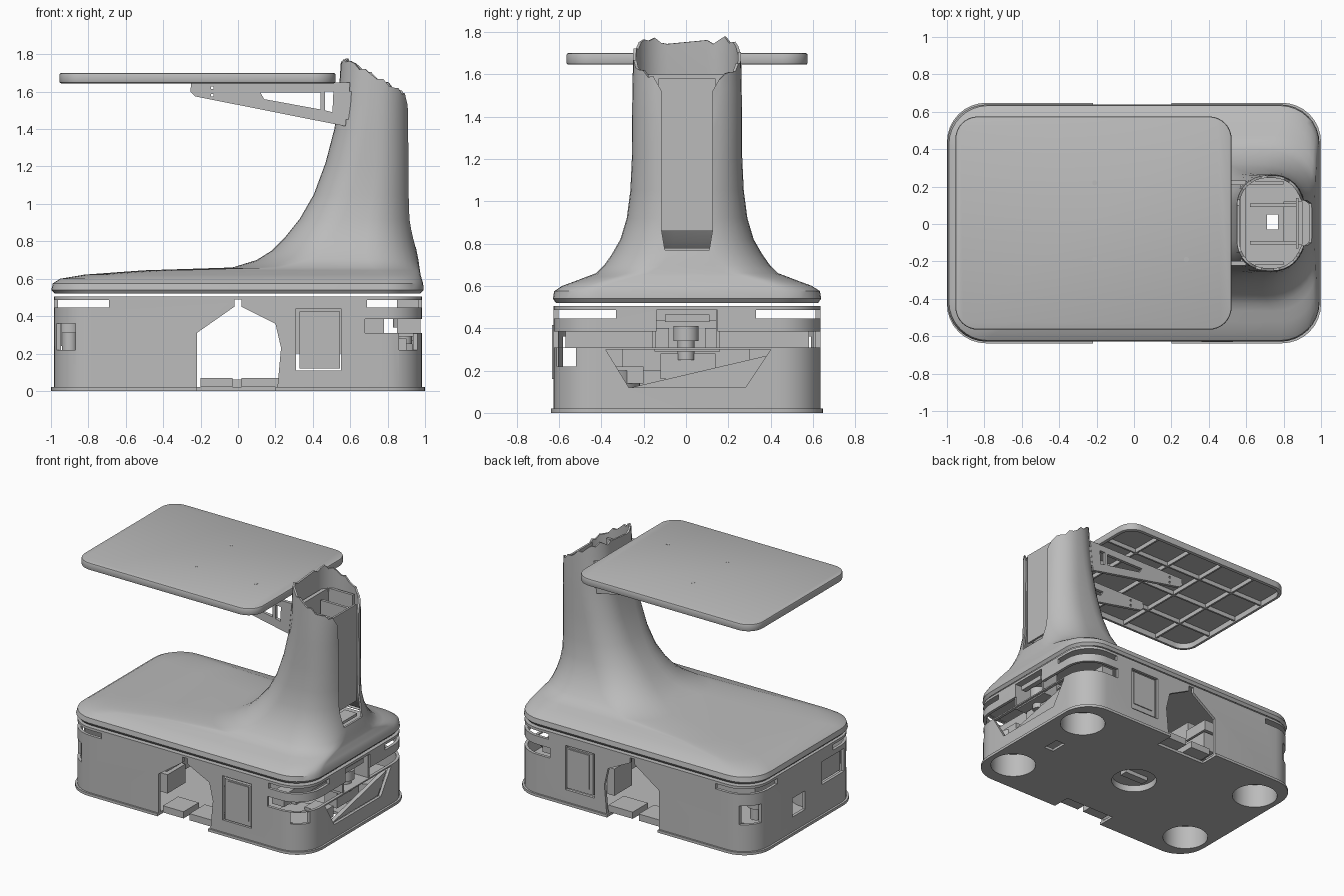
import bpy
import bmesh
import math

cube = bpy.data.objects.get("Cube")
if cube:
    bpy.data.objects.remove(cube, do_unlink=True)

grey = bpy.data.materials.new("plain grey")
grey.use_nodes = True
grey.diffuse_color = (0.5, 0.5, 0.5, 1)
grey.node_tree.nodes["Principled BSDF"].inputs["Base Color"].default_value = (0.5, 0.5, 0.5, 1)
YC = 0.005  # the body sits slightly off centre in y


def finish(name, bm):
    mesh = bpy.data.meshes.new(name)
    bm.to_mesh(mesh)
    bm.free()
    mesh.materials.append(grey)
    obj = bpy.data.objects.new(name, mesh)
    bpy.context.scene.collection.objects.link(obj)
    return obj


def prism(name, pts, axis, a, b):
    """Extrude a 2D outline along an axis from a to b."""
    place = {"x": lambda u, v, t: (t, u, v),
             "y": lambda u, v, t: (u, t, v),
             "z": lambda u, v, t: (u, v, t)}[axis]
    bm = bmesh.new()
    low = [bm.verts.new(place(u, v, a)) for u, v in pts]
    high = [bm.verts.new(place(u, v, b)) for u, v in pts]
    bm.faces.new(low)
    bm.faces.new(high)
    n = len(pts)
    for i in range(n):
        j = (i + 1) % n
        bm.faces.new((low[i], low[j], high[j], high[i]))
    bmesh.ops.recalc_face_normals(bm, faces=bm.faces)
    return finish(name, bm)


def box(name, x, y, z):
    return prism(name, [(x[0], y[0]), (x[1], y[0]), (x[1], y[1]), (x[0], y[1])], "z", *z)


def cylinder(name, x, y, z, r, n=32):
    ring = [(x + r * math.cos(k * math.tau / n), y + r * math.sin(k * math.tau / n)) for k in range(n)]
    return prism(name, ring, "z", *z)


def rounded(x0, x1, hy, r, steps=9):
    """Rounded rectangle outline, counter-clockwise from the +x side."""
    pts = []
    corners = ((x1 - r, hy - r), (x0 + r, hy - r), (x0 + r, r - hy), (x1 - r, r - hy))
    for q, (cx, cy) in enumerate(corners):
        for k in range(steps):
            t = (q + k / (steps - 1)) * math.pi / 2
            pts.append((cx + r * math.cos(t), YC + cy + r * math.sin(t)))
    return pts


def apply(obj, kind, **settings):
    mod = obj.modifiers.new(kind.title(), kind)
    for key, value in settings.items():
        setattr(mod, key, value)
    bpy.context.view_layer.objects.active = obj
    bpy.ops.object.modifier_apply(modifier=mod.name)


def cut(obj, *cutters):
    for c in cutters:
        apply(obj, "BOOLEAN", operation="DIFFERENCE", solver="EXACT", object=c)
        bpy.data.objects.remove(c, do_unlink=True)


def smooth(obj):
    bpy.ops.object.select_all(action="DESELECT")
    obj.select_set(True)
    bpy.context.view_layer.objects.active = obj
    bpy.ops.object.shade_smooth_by_angle(angle=math.radians(35))


# Base wall: hollow rounded shell with its openings
wall = prism("base_wall", rounded(-0.985, 0.985, 0.63, 0.2), "z", 0.015, 0.5)
cut(wall, prism("cutter", rounded(-0.963, 0.963, 0.608, 0.178), "z", -0.1, 0.6))
arch = [(-0.22, -0.1), (0.2, -0.1), (0.23, 0.23), (0.2, 0.36), (0.02, 0.45),
        (0.02, 0.49), (-0.02, 0.49), (-0.02, 0.45), (-0.22, 0.31)]
cut(wall, prism("cutter", arch, "y", -1, 1))
cut(wall, box("cutter", (0.31, 0.55), (-1, 1), (0.11, 0.44)))
for sx in (-1, 1):
    for sy in (-1, 1):
        cut(wall, box("cutter", sorted((sx * 0.69, sx * 1.1)), sorted((sy * 0.33, sy * 0.8)), (0.447, 0.487)))
trapezoid = [(-0.27, 0.12), (0.28, 0.12), (0.4, 0.3), (-0.38, 0.3)]
cut(wall,
    box("cutter", (0.68, 1.1), (-1, 1), (0.31, 0.385)),
    prism("cutter", trapezoid, "x", 0.8, 1.1),
    box("cutter", (0.8, 1.1), (-0.14, 0.15), (0.38, 0.487)),
    box("cutter", (0.8, 1.1), (-0.61, -0.52), (0.22, 0.306)),
    box("cutter", (-1.1, -0.87), (-0.7, -0.5), (0.22, 0.36)),
    box("cutter", (-1.1, -0.87), (0.5, 0.7), (0.22, 0.36)),
    box("cutter", (-1.1, -0.8), (-0.46, -0.2), (0.24, 0.41)),
    box("cutter", (-1.1, -0.8), (0, 0.15), (0.13, 0.27)))
smooth(wall)

# Base floor with wheel wells, centre hole and side notches
floor = prism("base_floor", rounded(-1, 1, 0.643, 0.21), "z", 0, 0.02)
for sy in (-1, 1):
    cut(floor, box("cutter", (-0.22, 0.2), sorted((sy * 0.5, sy * 0.8)), (-0.1, 0.1)))
wells = [(sx * 0.8, sy * 0.385) for sx in (-1, 1) for sy in (-1, 1)] + [(0, 0)]
for x, y in wells:
    cut(floor, cylinder("cutter", x, y, (-0.1, 0.1), 0.16))
    well = cylinder("wheel_well", x, y, (0.018, 0.2 if x else 0.06), 0.168)
    cut(well, cylinder("cutter", x, y, (-0.1, 0.18 if x else 0.05), 0.16))
    smooth(well)
cut(floor, box("cutter", (0.71, 0.79), (-0.05, 0.08), (-0.1, 0.1)))
smooth(floor)
box("centre_hub_bar", (-0.1, 0.1), (-0.03, 0.03), (0.02, 0.05))

# Base deck under the gap, open below the column
deck = prism("base_deck", rounded(-0.985, 0.985, 0.63, 0.2), "z", 0.492, 0.506)
cut(deck, box("cutter", (0.71, 0.77), (-0.03, 0.05), (0.4, 0.6)))
smooth(deck)

# Inner housings and side doors
box("right_inner_housing", (-0.78, -0.25), (-0.3, 0.3), (0.2, 0.44))
box("left_inner_housing", (0.26, 0.69), (-0.3, 0.3), (0.2, 0.44))
for y in ((-0.57, -0.08), (0.09, 0.58)):
    box("end_recess_wall", (0.68, 0.78), y, (0.31, 0.4))
for sy in (-1, 1):
    box("side_door_panel", (0.33, 0.545), sorted((sy * 0.6, sy * 0.625)), (0.12, 0.425))
    box("side_door_step", (0.36, 0.53), sorted((sy * 0.62, sy * 0.632)), (0.16, 0.415))
    # Drive brackets in the side notches
    for x in ((-0.2, -0.03), (0.02, 0.22)):
        box("drive_bracket", x, sorted((sy * 0.42, sy * 0.6)), (0.02, 0.07))
    for x, z in (((-0.32, -0.225), (0.12, 0.26)), ((-0.34, -0.23), (0.28, 0.36)), ((0.235, 0.29), (0.1, 0.3))):
        box("drive_motor_block", x, sorted((sy * 0.3, sy * 0.51)), z)

# End sensors and covers
for x, y, z in ((0.89, 0, 0.25), (-0.9, 0.46, 0.22)):
    smooth(cylinder("sensor_body", x, y, (z, z + 0.09), 0.04))
    smooth(cylinder("sensor_cap", x, y, (z + 0.09, z + 0.16), 0.06))
box("sensor_shelf", (0.8, 0.97), (-0.15, 0.16), (0.29, 0.31))
for y in (-0.15, 0.15):
    box("sensor_frame_side", (0.85, 0.975), (y - 0.008, y + 0.008), (0.31, 0.49))
box("camera_bar", (0.92, 0.96), (-0.1, 0.11), (0.43, 0.465))
box("lower_sensor_box", (0.78, 0.93), (-0.33, -0.2), (0.14, 0.22))
box("connector_box", (0.8, 0.9), (-0.12, 0.14), (0.16, 0.28))
prism("end_wedge_cover", [(-0.26, 0.12), (0.28, 0.12), (0.38, 0.27)], "x", 0.93, 0.96)
box("end_window_backing", (-0.95, -0.94), (-0.46, -0.2), (0.24, 0.41))

# Upper body: lid sweeping up into the column (z, x0, x1, half y, corner radius)
sections = [(0.52, -0.98, 0.975, 0.62, 0.2), (0.54, -0.998, 0.992, 0.634, 0.21),
            (0.575, -0.99, 0.99, 0.628, 0.21), (0.6, -0.95, 0.982, 0.59, 0.2),
            (0.622, -0.82, 0.976, 0.53, 0.2), (0.645, -0.5, 0.973, 0.47, 0.22),
            (0.66, -0.03, 0.97, 0.43, 0.25), (0.7, 0.1, 0.965, 0.39, 0.27),
            (0.75, 0.18, 0.955, 0.355, 0.27), (0.82, 0.25, 0.94, 0.315, 0.25),
            (0.92, 0.33, 0.927, 0.285, 0.23), (1.05, 0.405, 0.92, 0.268, 0.2),
            (1.22, 0.468, 0.916, 0.26, 0.18), (1.4, 0.515, 0.912, 0.26, 0.17),
            (1.53, 0.535, 0.91, 0.258, 0.165), (None, 0.55, 0.905, 0.255, 0.16)]
bm = bmesh.new()
previous = None
for z, x0, x1, hy, r in sections:
    ring = []
    for k, (x, y) in enumerate(rounded(x0, x1, hy, r)):
        # Broken rim slopes down towards the rear of the column
        rim = 1.77 - 0.58 * max(0, x - 0.58) - max(0, 0.57 - x) + 0.012 * math.sin(k * 2.3)
        ring.append(bm.verts.new((x, y, rim if z is None else z)))
    if previous:
        for i in range(len(ring)):
            j = (i + 1) % len(ring)
            bm.faces.new((previous[i], previous[j], ring[j], ring[i]))
    previous = ring
body = finish("lid_and_column", bm)
apply(body, "SOLIDIFY", thickness=0.014, offset=-1)
slot = [(-0.1, 0.77), (0.11, 0.77), (0.125, 0.86), (0.125, 1.52), (0.17, 1.6),
        (0.17, 1.9), (-0.16, 1.9), (-0.16, 1.6), (-0.115, 1.52), (-0.115, 0.86)]
cut(body, prism("cutter", slot, "x", 0.82, 1.1))
smooth(body)
box("column_rear_panel", (0.865, 0.88), (-0.13, 0.14), (0.86, 1.58))
box("column_bottom_shelf", (0.8, 0.9), (-0.11, 0.12), (0.76, 0.78))
for y in (-0.1, 0.1):
    box("column_inner_rail", (0.62, 0.87), (y - 0.01, y + 0.01), (0.86, 1.56))

# Tray: shallow pan with ribs underneath
tray = prism("tray", rounded(-0.955, 0.522, 0.57, 0.12), "z", 1.645, 1.7)
apply(tray, "BEVEL", width=0.01, segments=2, limit_method="ANGLE")
cut(tray, prism("cutter", rounded(-0.93, 0.497, 0.545, 0.1), "z", 1.6, 1.687))
smooth(tray)
for k in range(1, 5):
    x = -0.955 + 1.477 * k / 5
    box("tray_cross_rib", (x - 0.007, x + 0.007), (-0.54, 0.55), (1.655, 1.69))
for k in range(1, 4):
    y = YC - 0.57 + 1.14 * k / 4
    box("tray_long_rib", (-0.93, 0.497), (y - 0.007, y + 0.007), (1.655, 1.69))
for x, y in ((-0.21, 0.22), (-0.21, -0.19), (0.28, -0.19)):
    cylinder("tray_screw", x, y, (1.69, 1.701), 0.014, 12)

# Support arms with lightening holes
profile = [(-0.25, 1.648), (-0.255, 1.6), (-0.23, 1.575), (0.575, 1.415), (0.6, 1.648)]
window = [(0.12, 1.595), (0.44, 1.595), (0.44, 1.505), (0.14, 1.56)]
for name, y in (("front_arm", -0.21), ("rear_arm", 0.22)):
    arm = prism(name, profile, "y", y - 0.012, y + 0.012)
    cut(arm, prism("cutter", window, "y", -1, 1),
        prism("cutter", [(0.465, 1.6), (0.51, 1.6), (0.505, 1.49), (0.465, 1.5)], "y", -1, 1))
    for z in (1.58, 1.62):
        cut(arm, box("cutter", (-0.145, -0.13), (-1, 1), (z - 0.007, z + 0.007)))
    box("column_arm_rail", (0.58, 0.8), (y - 0.01, y + 0.01), (1.45, 1.6))
box("arm_cross_plate", (0.57, 0.6), (-0.2, 0.21), (1.43, 1.6))
